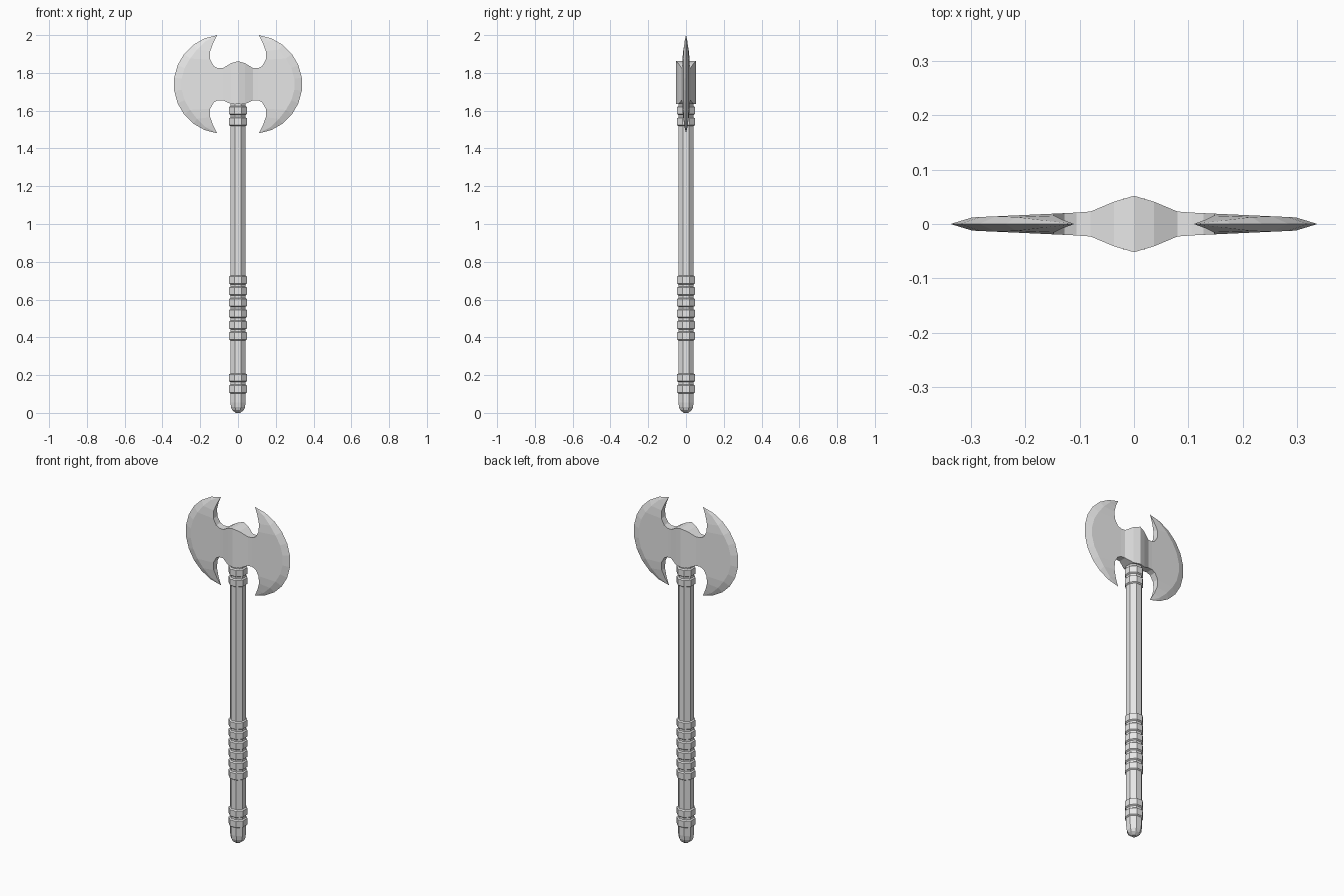
import bpy, bmesh
from math import cos, sin, pi, atan2

if "Cube" in bpy.data.objects:
    bpy.data.objects.remove(bpy.data.objects["Cube"], do_unlink=True)

grey = bpy.data.materials.new("plain grey")
grey.use_nodes = True
colour = (0.8, 0.8, 0.8, 1)
grey.diffuse_color = colour
grey.node_tree.nodes["Principled BSDF"].inputs["Base Color"].default_value = colour


def finish(bm, name):
    bmesh.ops.remove_doubles(bm, verts=bm.verts, dist=0.0002)
    bmesh.ops.recalc_face_normals(bm, faces=bm.faces)
    mesh = bpy.data.meshes.new(name)
    bm.to_mesh(mesh)
    bm.free()
    mesh.materials.append(grey)
    obj = bpy.data.objects.new(name, mesh)
    bpy.context.collection.objects.link(obj)
    return obj


def lathe(name, profile, sides=8):
    """Faceted solid from (half width, height) pairs, flat side to the front."""
    bm = bmesh.new()
    rings = []
    for r, z in profile:
        r /= cos(pi / sides)
        rings.append([bm.verts.new((r * cos((i + 0.5) * 2 * pi / sides),
                                    r * sin((i + 0.5) * 2 * pi / sides), z))
                      for i in range(sides)])
    for a, b in zip(rings, rings[1:]):
        for i in range(sides):
            j = (i + 1) % sides
            bm.faces.new((a[i], a[j], b[j], b[i]))
    bm.faces.new(rings[0][::-1])
    bm.faces.new(rings[-1])
    return finish(bm, name)


# Handle with a rounded butt
lathe("handle", [(0.012, 0), (0.03, 0.014), (0.037, 0.03), (0.04, 0.055), (0.04, 1.66)])

# Grip bands: butt, middle and below the head
groups = {"butt_band": (0.102, 2), "grip_band": (0.382, 6), "neck_band": (1.517, 2)}
for name, (start, count) in groups.items():
    for n in range(count):
        z = start + n * 0.0595
        lathe(f"{name}_{n + 1}", [(0.039, z), (0.047, z + 0.006),
                                  (0.047, z + 0.043), (0.039, z + 0.049)])

# Double head: one quarter, mirrored across x and y
MID = 1.74
bm = bmesh.new()


def face(*points):
    verts = [bm.verts.new(p) for p in points]
    bmesh.ops.remove_doubles(bm, verts=[], dist=0)
    bm.faces.new(verts)


def flat(p):
    return (p[0], 0, p[2])


# Hub and neck columns: x, half depth, top, bottom
columns = [(0, 0.052, 1.862, 1.635), (0.037, 0.041, 1.851, 1.635),
           (0.08, 0.023, 1.825, 1.655), (0.106, 0.021, 1.825, 1.655)]
for (x0, y0, t0, b0), (x1, y1, t1, b1) in zip(columns, columns[1:]):
    top0, top1, low0, low1 = (x0, y0, t0), (x1, y1, t1), (x0, y0, b0), (x1, y1, b1)
    face(low0, low1, top1, top0)
    face(top0, top1, flat(top1), flat(top0))
    face(low0, low1, flat(low1), flat(low0))

# Blade: notch contour, bevel line and cutting edge, from top tip to bottom tip
half = [(0.11, 0.26), (0.132, 0.217), (0.147, 0.175), (0.147, 0.13),
        (0.128, 0.096), (0.106, 0.085)]
contour = half + [(x, -z) for x, z in half[::-1]]
last = len(contour) - 1
centre_x, radius = 0.078, 0.262
sweep = atan2(0.26, 0.11 - centre_x)
notch, bevel, edge = [], [], []
for i, (x, z) in enumerate(contour):
    taper = min(1, min(i, last - i) * 0.4)
    angle = sweep * (1 - 2 * i / last)
    inset = radius - 0.04 * taper
    bx = centre_x + inset * cos(angle)

    def depth(px):
        return taper * (0.021 - 0.046 * max(0, px - 0.106))

    notch.append((x, depth(x), MID + z))
    bevel.append((bx, depth(bx), MID + inset * sin(angle)))
    edge.append((centre_x + radius * cos(angle), 0, MID + radius * sin(angle)))


def strip(a, b, skip=()):
    for i in range(last):
        if i in skip:
            continue
        corners = []
        for p in (a[i], a[i + 1], b[i + 1], b[i]):
            if all(sum((u - v) ** 2 for u, v in zip(p, q)) > 1e-6 for q in corners):
                corners.append(p)
        if len(corners) > 2:
            face(*corners)


strip(notch, bevel)
strip(bevel, edge)
strip(notch, [flat(p) for p in notch], skip=(last // 2,))

head = finish(bm, "double_axe_head")
mirror = head.modifiers.new("mirror", "MIRROR")
mirror.use_axis = (True, True, False)
mirror.use_clip = True
mirror.merge_threshold = 0.0005
